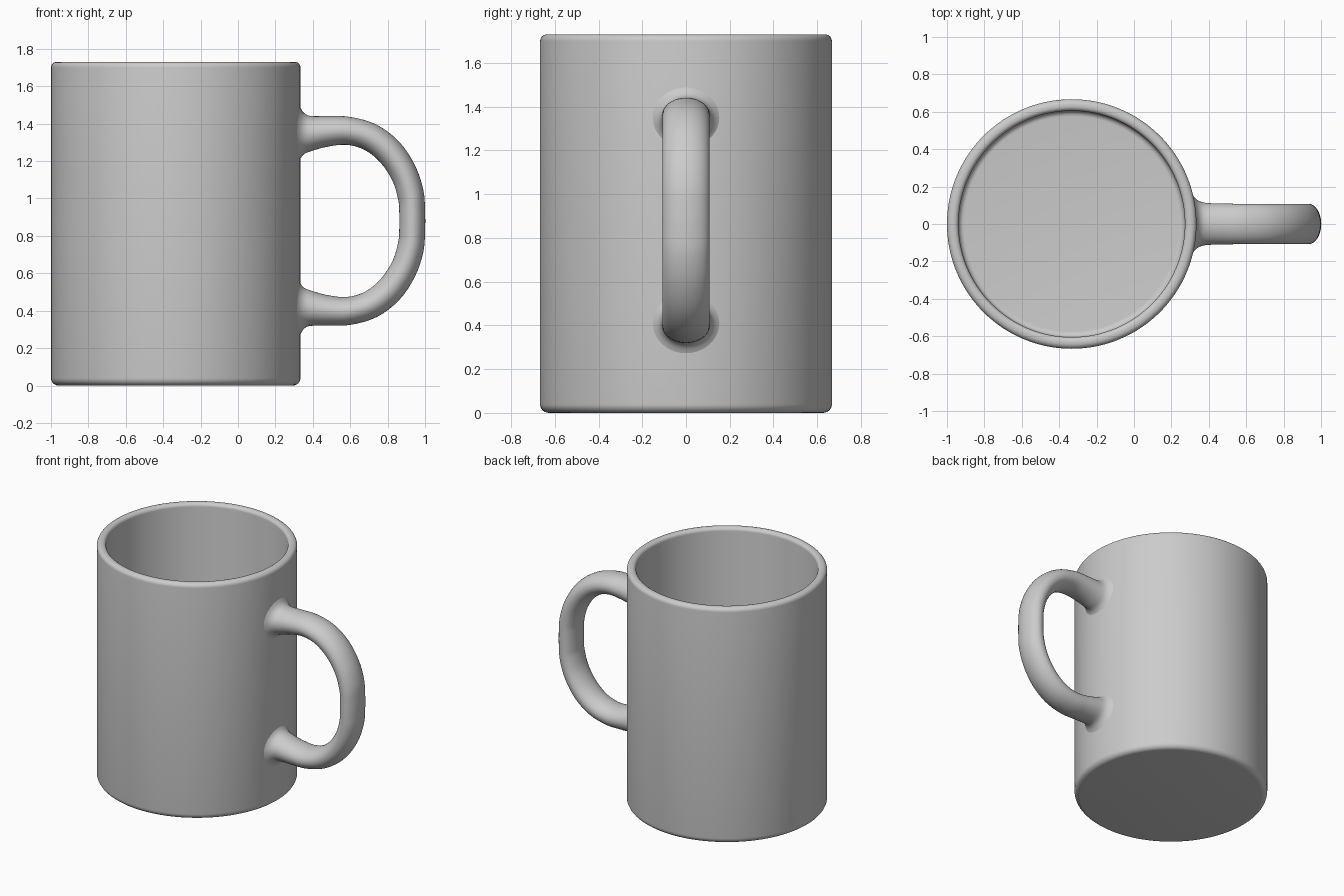
import bpy, bmesh, math
from mathutils import Vector

if "Cube" in bpy.data.objects:
    bpy.data.objects.remove(bpy.data.objects["Cube"])

CX, R, H, RI, FLOOR = -0.333, 0.667, 1.73, 0.605, 0.07
MID = 0.88  # height of the handle's mirror plane


def arc(cx, cz, r, a0, a1, n=6):
    return [(cx + r * math.cos(math.radians(a0 + (a1 - a0) * i / n)),
             cz + r * math.sin(math.radians(a0 + (a1 - a0) * i / n))) for i in range(n + 1)]


def make(name, bm, angle):
    bmesh.ops.recalc_face_normals(bm, faces=bm.faces[:])
    mesh = bpy.data.meshes.new(name)
    bm.to_mesh(mesh)
    bm.free()
    ob = bpy.data.objects.new(name, mesh)
    bpy.context.collection.objects.link(ob)
    bpy.ops.object.select_all(action='DESELECT')
    ob.select_set(True)
    bpy.context.view_layer.objects.active = ob
    bpy.ops.object.shade_smooth_by_angle(angle=math.radians(angle))
    return ob


def skin(bm, rings, close=False):
    for a, b in zip(rings, rings[1:]):
        n = len(a)
        for i in range(n):
            bm.faces.new((a[i], a[(i + 1) % n], b[(i + 1) % n], b[i]))
    if close:
        bm.faces.new(rings[0])
        bm.faces.new(rings[-1])


# Cup body: lathed wall with rounded foot, rim and inner floor
profile = (arc(R - 0.04, 0.04, 0.04, -90, 0)
           + arc(R - 0.03, H - 0.03, 0.03, 0, 90)
           + arc(RI + 0.025, H - 0.025, 0.025, 90, 180)
           + arc(RI - 0.03, FLOOR + 0.03, 0.03, 0, -90))
N = 128
bm = bmesh.new()
rings = [[bm.verts.new((CX + r * math.cos(2 * math.pi * i / N),
                        r * math.sin(2 * math.pi * i / N), z)) for i in range(N)]
         for r, z in profile]
skin(bm, rings, close=True)
make("cup_body", bm, 40)

# Handle: outer x, z, inner x, z, half width; upper half, then mirrored
half = [(0.322, 1.52, 0.322, 1.18, 0.18), (0.335, 1.485, 0.335, 1.215, 0.15),
        (0.355, 1.455, 0.355, 1.238, 0.125), (0.39, 1.441, 0.39, 1.252, 0.113),
        (0.48, 1.44, 0.47, 1.275, 0.109), (0.60, 1.436, 0.58, 1.287, 0.108),
        (0.74, 1.395, 0.68, 1.258, 0.108), (0.86, 1.305, 0.765, 1.188, 0.108),
        (0.945, 1.18, 0.828, 1.09, 0.108), (0.99, 1.05, 0.857, 0.99, 0.108),
        (1.0, 0.94, 0.862, 0.93, 0.108)]
keys = [Vector(k) for k in half]
keys += [Vector((a, 2 * MID - b, c, 2 * MID - d, w)) for a, b, c, d, w in reversed(half)]


def catmull(p, i, t):
    a, b, c, d = p[max(i - 1, 0)], p[i], p[i + 1], p[min(i + 2, len(p) - 1)]
    return 0.5 * (2 * b + (c - a) * t + (2 * a - 5 * b + 4 * c - d) * t * t
                  + (3 * b - a - 3 * c + d) * t ** 3)


sections = [catmull(keys, i, s / 4) for i in range(len(keys) - 1) for s in range(4)]
sections.append(keys[-1])
bm = bmesh.new()
rings = []
for ox, oz, ix, iz, w in sections:
    ring = []
    for j in range(40):
        a = 2 * math.pi * j / 40
        k, y = math.cos(a) / 2, w * math.sin(a)
        x = (ox + ix) / 2 + (ox - ix) * k
        # bend the flared ends onto the round wall
        near = max(0.0, min(1.0, (0.45 - x) / 0.11))
        x -= near * (R - math.sqrt(R * R - y * y))
        ring.append(bm.verts.new((x, y, (oz + iz) / 2 + (oz - iz) * k)))
    rings.append(ring)
skin(bm, rings, close=True)
make("handle", bm, 60)
